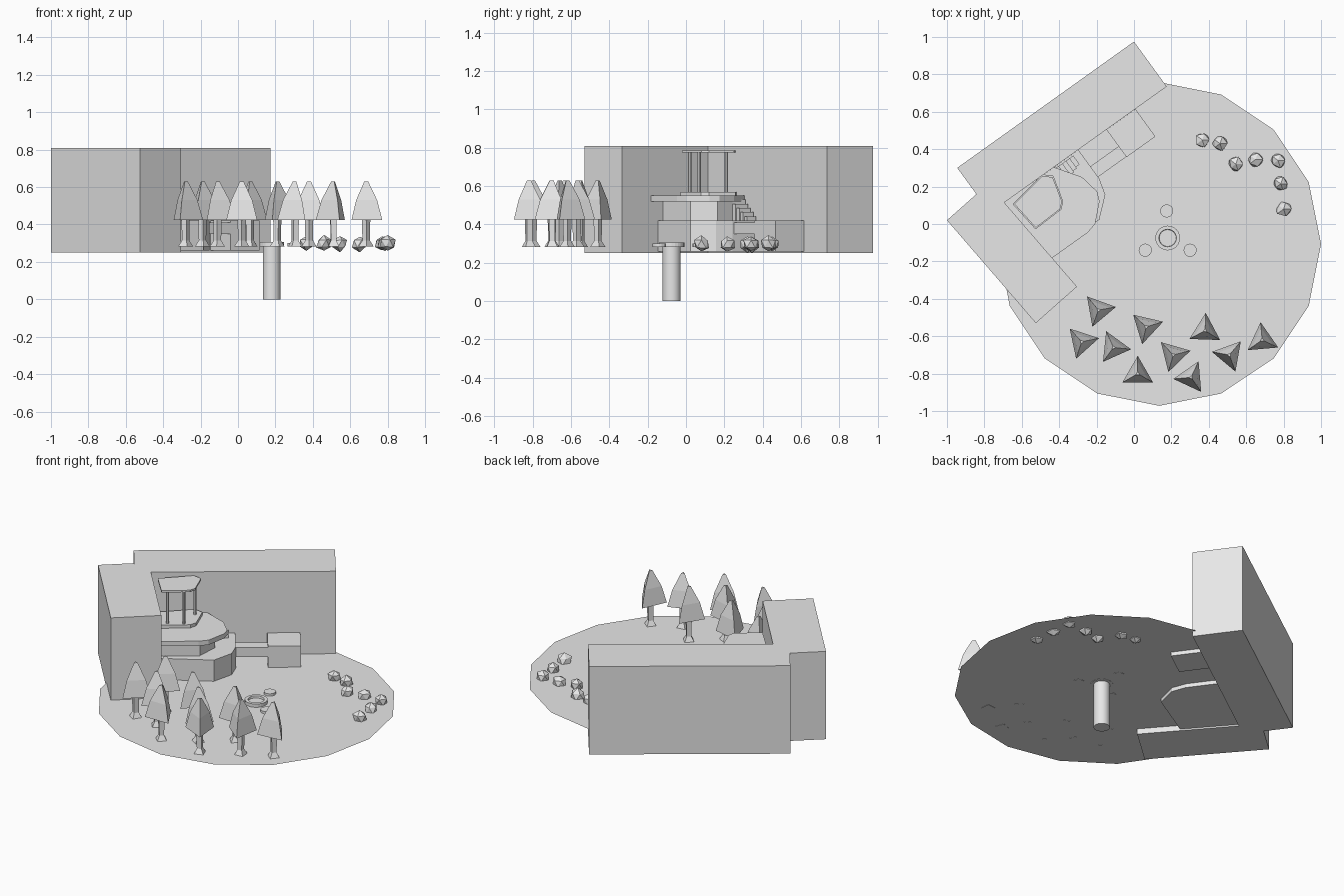
import bpy, bmesh, math, random
from mathutils import Vector

random.seed(4)
cube = bpy.data.objects.get("Cube")
if cube:
    bpy.data.objects.remove(cube, do_unlink=True)

# One plain grey for everything
grey = bpy.data.materials.new("plain grey")
grey.use_nodes = True
grey.diffuse_color = (0.8, 0.8, 0.8, 1)
grey.node_tree.nodes["Principled BSDF"].inputs["Base Color"].default_value = grey.diffuse_color

GROUND = 0.285
BASE = 0.26


def finish(name, bm):
    bmesh.ops.recalc_face_normals(bm, faces=bm.faces)
    mesh = bpy.data.meshes.new(name)
    bm.to_mesh(mesh)
    bm.free()
    mesh.materials.append(grey)
    ob = bpy.data.objects.new(name, mesh)
    bpy.context.collection.objects.link(ob)
    return ob


def prism(name, outline, z0, z1):
    """Upright block with the given floor plan."""
    bm = bmesh.new()
    face = bm.faces.new([bm.verts.new((x, y, z0)) for x, y in outline])
    up = bmesh.ops.extrude_face_region(bm, geom=[face])["geom"]
    for v in up:
        if isinstance(v, bmesh.types.BMVert):
            v.co.z = z1
    return finish(name, bm)


def lathe(name, centre, profile, sides, turn=0.0, smooth=False):
    """Rings of (radius, height) joined into a closed solid."""
    bm = bmesh.new()
    rings = []
    for r, z in profile:
        angles = [turn + math.tau * i / sides for i in range(sides)]
        rings.append([bm.verts.new((centre[0] + r * math.cos(a),
                                    centre[1] + r * math.sin(a), z)) for a in angles])
    for a, b in zip(rings, rings[1:]):
        for i in range(sides):
            j = (i + 1) % sides
            bm.faces.new((a[i], a[j], b[j], b[i]))
    bm.faces.new(rings[0])
    bm.faces.new(rings[-1])
    ob = finish(name, bm)
    if smooth:
        for p in ob.data.polygons:
            p.use_smooth = len(p.vertices) == 4 and abs(p.normal.z) < 0.5
    return ob


# Plan coordinates along and out from the inner face of the back wall
corner = Vector((-0.77, 0.06))
along = Vector((0.814, 0.581))
out = Vector((0.589, -0.808))


def plan(points):
    return [corner + along * u + out * v for u, v in points]


def block(name, u0, u1, v0, v1, z0, z1):
    return prism(name, plan([(u0, v0), (u1, v0), (u1, v1), (u0, v1)]), z0, z1)


# Ground: a thin-as-paper sixteen-sided plate
bm = bmesh.new()
bmesh.ops.create_circle(bm, cap_ends=True, segments=16, radius=0.865)
bmesh.ops.translate(bm, verts=bm.verts, vec=(0.135, -0.107, GROUND))
finish("ground_plate", bm)

# Tall walls
prism("back_wall", [(-0.945, 0.3), (0, 0.975), (0.175, 0.735), (-0.77, 0.06)], 0.25, 0.81)
prism("side_wall", [(-1, 0.02), (-0.525, -0.53), (-0.305, -0.335), (-0.78, 0.215)], 0.25, 0.809)

# Terraced building in the corner
prism("lower_terrace", plan([(0, 0), (0.58, 0), (0.58, 0.19), (0.555, 0.28),
                             (0.45, 0.37), (0.1, 0.34)]), BASE, 0.42)
prism("middle_storey", plan([(0, 0), (0.43, 0), (0.46, 0.2), (0.37, 0.31), (0.1, 0.31)]), 0.42, 0.52)
prism("upper_terrace", plan([(0, 0), (0.42, 0), (0.51, 0.13), (0.53, 0.24), (0.51, 0.29),
                             (0.42, 0.375), (0.36, 0.39), (0.12, 0.39)]), 0.52, 0.55)
deck = [(-0.64, 0.107), (-0.49, 0.257), (-0.435, 0.25), (-0.385, 0.12), (-0.395, 0.08), (-0.525, -0.02)]
mid = Vector((-0.5, 0.12))
prism("balcony_floor", [mid + (Vector(p) - mid) * 1.06 for p in deck], 0.55, 0.57)
prism("balcony_roof", deck, 0.775, 0.787)
for i, spot in enumerate([(-0.51, 0.02), (-0.43, 0.07), (-0.45, 0.21)]):
    lathe(f"balcony_post_{i + 1}", spot, [(0.009, 0.57), (0.009, 0.776)], 8)

# Curved ramp from the upper terrace to the lower one
for i in range(5):
    u = 0.42 + i * 0.024
    block(f"ramp_step_{i + 1}", u, u + 0.024, 0.01, 0.1 - i * 0.008, 0.42, 0.53 - i * 0.022)

# Walkway and end block
block("walkway", 0.56, 0.78, 0.11, 0.18, 0.35, 0.41)
block("end_block", 0.765, 0.955, 0, 0.182, BASE, 0.42)

# Support column, fire pit and seats
pit = (0.18, -0.075)
lathe("support_column", pit, [(0.047, 0), (0.047, GROUND + 0.008)], 24, smooth=True)
lathe("fire_pit", pit, [(0.066, GROUND - 0.002), (0.066, 0.306), (0.047, 0.306), (0.045, 0.293)], 24)
for i, spot in enumerate([(0.06, -0.14), (0.3, -0.14), (0.175, 0.07)]):
    lathe(f"seat_{i + 1}", spot, [(0.035, GROUND - 0.002), (0.035, 0.3)], 16)

# Trees: position and turn of the three-sided crown in degrees
trees = [(-0.19, -0.46, 10), (-0.28, -0.63, 12), (-0.11, -0.66, -6), (0.065, -0.55, 17),
         (0.02, -0.8, 90), (0.21, -0.7, 14), (0.38, -0.57, 88), (0.305, -0.82, 65),
         (0.51, -0.7, 50), (0.685, -0.62, 95)]
for i, (x, y, turn) in enumerate(trees):
    a = math.radians(turn)
    lathe(f"tree_trunk_{i + 1}", (x, y), [(0.04, GROUND - 0.002), (0.02, 0.315), (0.023, 0.45)], 4, a)
    lathe(f"tree_crown_{i + 1}", (x, y), [(0.095, 0.425), (0.065, 0.53), (0.012, 0.63)], 3, a)

# Rocks
rocks = [(0.365, 0.45), (0.46, 0.43), (0.545, 0.32), (0.65, 0.345),
         (0.77, 0.34), (0.785, 0.215), (0.8, 0.08)]
for i, (x, y) in enumerate(rocks):
    bm = bmesh.new()
    bmesh.ops.create_icosphere(bm, subdivisions=1, radius=0.042)
    for v in bm.verts:
        v.co *= random.uniform(0.85, 1.15)
        v.co += Vector((x, y, 0.298))
    finish(f"rock_{i + 1}", bm)
